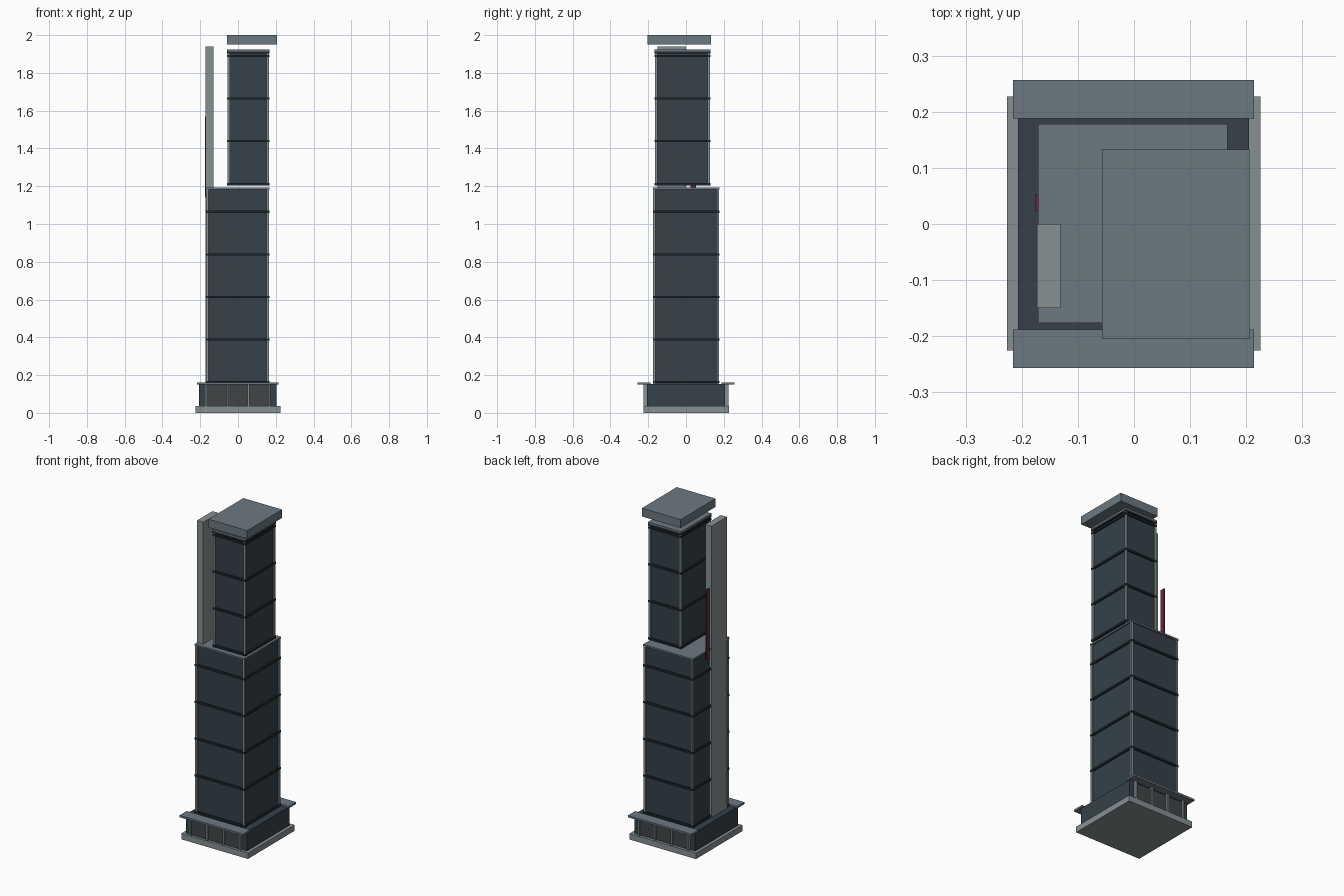
import bpy, bmesh
from mathutils import Matrix, Vector

if "Cube" in bpy.data.objects:
    bpy.data.objects.remove(bpy.data.objects["Cube"])


def material(name, rgb):
    m = bpy.data.materials.new(name)
    m.diffuse_color = (*rgb, 1)
    m.use_nodes = True
    m.node_tree.nodes["Principled BSDF"].inputs["Base Color"].default_value = m.diffuse_color
    return m


GLASS = material("dark_glass", (0.035, 0.052, 0.066))
BAND = material("dark_trim", (0.015, 0.022, 0.028))
METAL = material("blue_grey_metal", (0.15, 0.19, 0.22))
STONE = material("pale_stone", (0.24, 0.28, 0.29))
SHOP = material("shop_glass", (0.05, 0.06, 0.06))
RED = material("sign_red", (0.13, 0.02, 0.045))


def boxes(name, mat, *spans):
    """One object made of boxes given as (x0, x1, y0, y1, z0, z1)."""
    bm = bmesh.new()
    for x0, x1, y0, y1, z0, z1 in spans:
        mid = Vector((x0 + x1, y0 + y1, z0 + z1)) / 2
        size = Matrix.Diagonal((x1 - x0, y1 - y0, z1 - z0, 1))
        bmesh.ops.create_cube(bm, size=1, matrix=Matrix.Translation(mid) @ size)
    me = bpy.data.meshes.new(name)
    bm.to_mesh(me)
    bm.free()
    me.materials.append(mat)
    ob = bpy.data.objects.new(name, me)
    bpy.context.collection.objects.link(ob)
    return ob


def tower(name, x0, x1, y0, y1, z0, z1, bands):
    """Glass shaft with corner posts, floor bands and a roof slab."""
    i, p = 0.010, 0.013
    boxes(name + "_glass", GLASS, (x0 + i, x1 - i, y0 + i, y1 - i, z0, z1 - 0.01))
    boxes(name + "_corner_posts", STONE,
          *[(x, x + p, y, y + p, z0, z1 - 0.01)
            for x in (x0 + 0.002, x1 - p - 0.002) for y in (y0 + 0.002, y1 - p - 0.002)])
    boxes(name + "_floor_bands", BAND,
          *[(x0, x1, y0, y1, z - 0.006, z + 0.006) for z in bands])
    boxes(name + "_roof", METAL, (x0, x1, y0, y1, z1 - 0.01, z1))


# Base and podium
boxes("base_slab", STONE, (-0.226, 0.225, -0.225, 0.227, 0, 0.036))
boxes("podium", GLASS, (-0.207, 0.205, -0.207, 0.207, 0.036, 0.152))

# Shop windows, posts and canopies on front and back
for side, s in (("front", -1), ("back", 1)):
    def face(a, b):
        return tuple(sorted((s * a, s * b)))
    boxes(side + "_shop_windows", SHOP, (-0.17, 0.168, *face(0.205, 0.213), 0.038, 0.142))
    boxes(side + "_window_posts", STONE,
          *[(x - 0.005, x + 0.005, *face(0.205, 0.224), 0.036, 0.152)
            for x in (-0.17, -0.057, 0.056, 0.168)])
    boxes(side + "_canopy", METAL, (-0.216, 0.214, *face(0.188, 0.257), 0.15, 0.162))

# Lower and upper towers
tower("lower_tower", -0.171, 0.167, -0.176, 0.178, 0.152, 1.193,
      [0.163 + 0.2253 * k for k in range(5)])
tower("upper_tower", -0.057, 0.167, -0.167, 0.129, 1.203, 1.924,
      [1.211, 1.44, 1.665, 1.89, 1.908])

# Floating roof cap, side blade and vertical sign
boxes("roof_cap", METAL, (-0.057, 0.206, -0.205, 0.133, 1.949, 2.0))
boxes("side_blade", STONE, (-0.173, -0.131, -0.15, 0.0, 0.152, 1.94))
boxes("vertical_sign", RED, (-0.176, -0.17, 0.024, 0.053, 1.14, 1.57))
